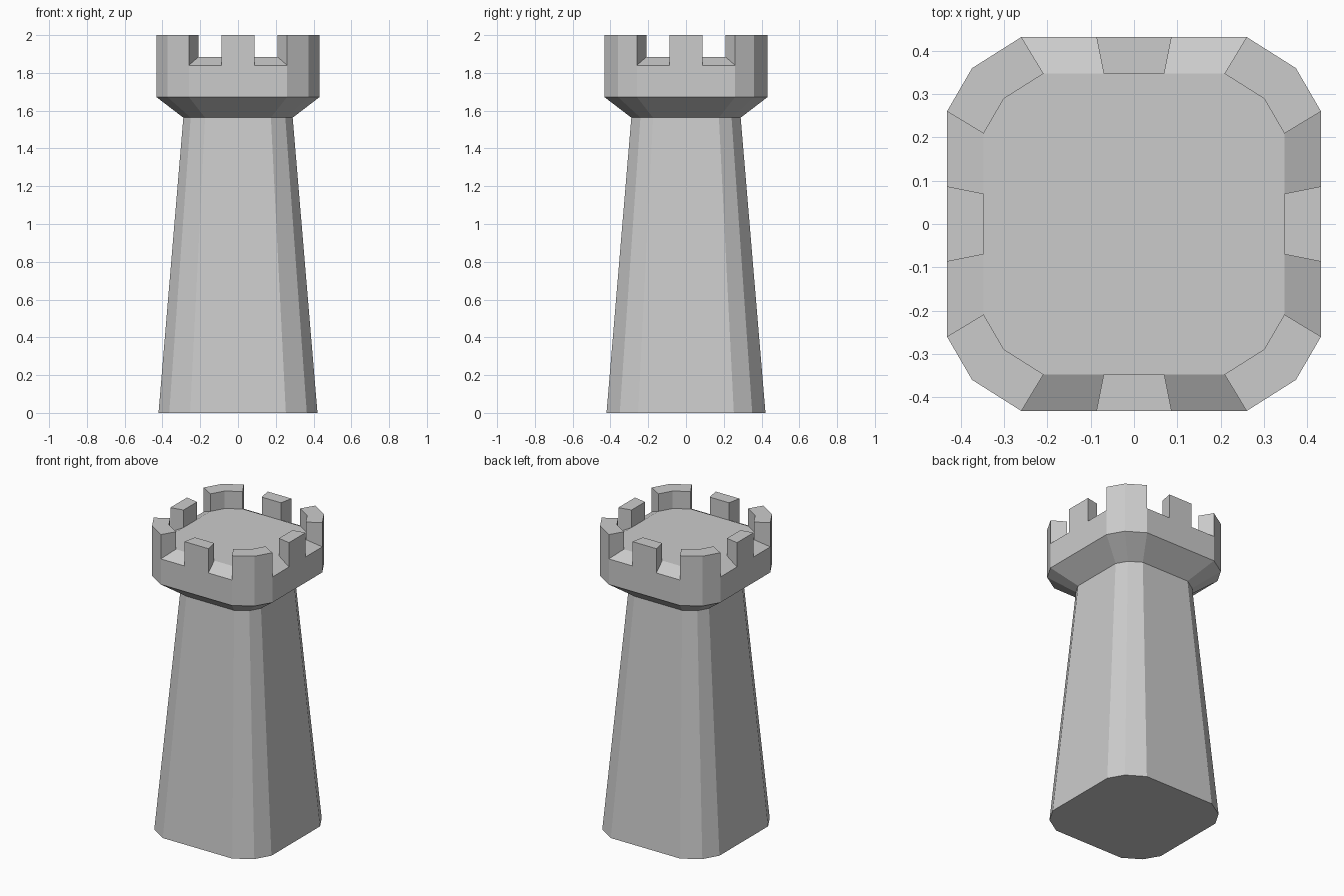
import bpy, bmesh

if "Cube" in bpy.data.objects:
    bpy.data.objects.remove(bpy.data.objects["Cube"])

# Half outline of the rounded square (counter-clockwise); the other half is its 180 degree turn
HALF = [(.432, .26), (.374, .36), (.26, .432), (.087, .432), (-.087, .432),
        (-.26, .432), (-.374, .36), (-.432, .26), (-.432, .087), (-.432, -.087)]
OUTLINE = HALF + [(-x, -y) for x, y in HALF]
N = len(OUTLINE)


def ring(bm, scale, z):
    return [bm.verts.new((x * scale, y * scale, z)) for x, y in OUTLINE]


def bridge(bm, a, b, i):
    j = (i + 1) % N
    bm.faces.new((a[i], a[j], b[j], b[i]))


def finish(bm, name):
    bmesh.ops.delete(bm, geom=[v for v in bm.verts if not v.link_faces], context='VERTS')
    bmesh.ops.recalc_face_normals(bm, faces=bm.faces)
    mesh = bpy.data.meshes.new(name)
    bm.to_mesh(mesh)
    bm.free()
    bpy.context.collection.objects.link(bpy.data.objects.new(name, mesh))


# Tapered shaft with a flat underside
bm = bmesh.new()
low, high = ring(bm, .974, 0), ring(bm, .67, 1.563)
for i in range(N):
    bridge(bm, low, high, i)
bm.faces.new(low[::-1])
finish(bm, "tower_shaft")

# Flared collar, parapet wall, floor and battlements
bm = bmesh.new()
neck, flare = ring(bm, .67, 1.563), ring(bm, 1, 1.672)
outer, inner = ring(bm, 1, 1.84), ring(bm, .804, 1.885)
outer_top, inner_top = ring(bm, 1, 2), ring(bm, .804, 2)
bm.faces.new(inner)
for i in range(N):
    bridge(bm, neck, flare, i)
    bridge(bm, flare, outer, i)
    if i % 5 in (2, 4):
        # Sloping gap between two merlons, with the merlon end faces
        bridge(bm, outer, inner, i)
        for k in (i, (i + 1) % N):
            bm.faces.new((outer[k], inner[k], inner_top[k], outer_top[k]))
    else:
        # Merlon: corner pieces span two segments, middle ones a single segment
        bridge(bm, outer, outer_top, i)
        bridge(bm, outer_top, inner_top, i)
        bridge(bm, inner_top, inner, i)
finish(bm, "battlement_crown")
